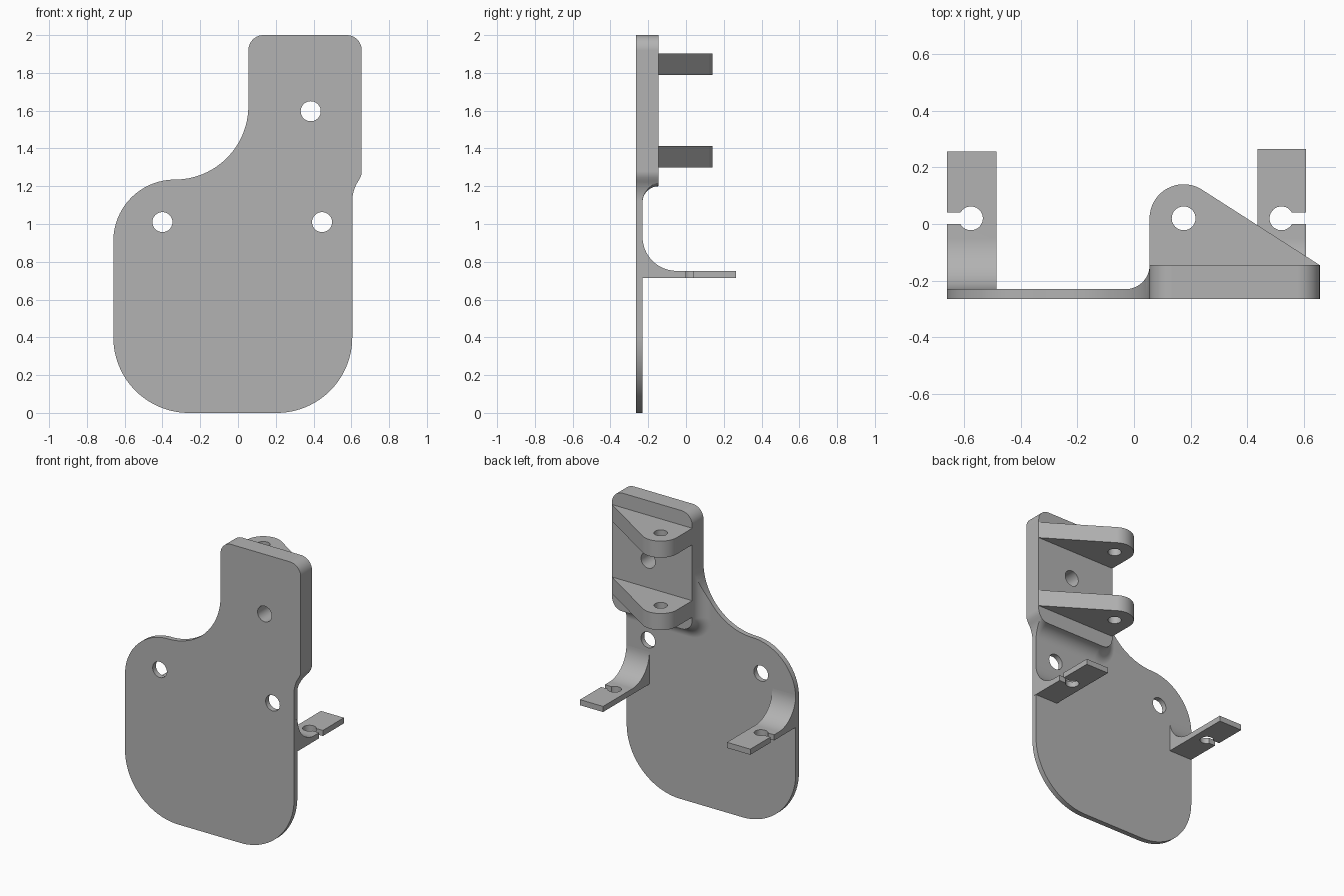
import bpy, bmesh
from math import cos, sin, pi, radians

if "Cube" in bpy.data.objects:
    bpy.data.objects.remove(bpy.data.objects["Cube"], do_unlink=True)

GREY = (0.45, 0.45, 0.45, 1)
grey = bpy.data.materials.new("plain grey")
grey.use_nodes = True
grey.diffuse_color = GREY
grey.node_tree.nodes["Principled BSDF"].inputs["Base Color"].default_value = GREY

FRONT, PLATE_BACK, BLOCK_BACK = -0.265, -0.23, -0.145


def arc(cu, cv, r, start, end, n=16):
    steps = [radians(start + (end - start) * i / n) for i in range(n + 1)]
    return [(cu + r * cos(a), cv + r * sin(a)) for a in steps]


def loft(name, rings):
    """Closed solid through rings of 3D points."""
    bm = bmesh.new()
    loops = [[bm.verts.new(p) for p in ring] for ring in rings]
    for a, b in zip(loops, loops[1:]):
        for i in range(len(a)):
            j = (i + 1) % len(a)
            bm.faces.new((a[i], a[j], b[j], b[i]))
    bm.faces.new(loops[0])
    bm.faces.new(loops[-1])
    bmesh.ops.recalc_face_normals(bm, faces=bm.faces)
    mesh = bpy.data.meshes.new(name)
    bm.to_mesh(mesh)
    bm.free()
    mesh.materials.append(grey)
    obj = bpy.data.objects.new(name, mesh)
    bpy.context.collection.objects.link(obj)
    return obj


def prism(name, profile, axis, lo, hi):
    place = {"x": lambda u, v, t: (t, u, v),
             "y": lambda u, v, t: (u, t, v),
             "z": lambda u, v, t: (u, v, t)}[axis]
    return loft(name, [[place(u, v, t) for u, v in profile] for t in (lo, hi)])


def activate(obj):
    bpy.ops.object.select_all(action="DESELECT")
    obj.select_set(True)
    bpy.context.view_layer.objects.active = obj


def boolean(obj, tool, operation="DIFFERENCE"):
    activate(obj)
    mod = obj.modifiers.new("cut", "BOOLEAN")
    mod.operation, mod.solver, mod.object = operation, "EXACT", tool
    bpy.ops.object.modifier_apply(modifier=mod.name)
    bpy.data.objects.remove(tool, do_unlink=True)


def drill(obj, u, v, r, axis):
    hole = arc(u, v, r, 0, 360, 40)[:-1]
    boolean(obj, prism("hole_cutter", hole, axis, -1, 3))


def finish(obj):
    activate(obj)
    bpy.ops.object.shade_smooth_by_angle(angle=radians(30))
    mod = obj.modifiers.new("even shading", "WEIGHTED_NORMAL")
    mod.weight, mod.keep_sharp = 100, True


# Plate silhouette, anticlockwise from the lower left corner
outline = (arc(-0.26, 0.4, 0.4, 180, 270, 24)
           + arc(0.205, 0.4, 0.4, 270, 360, 24)
           + arc(0.801, 1.12, 0.196, 180, 145, 10)
           + arc(0.575, 1.28, 0.08, -35, 0, 8)[1:]
           + arc(0.575, 1.92, 0.08, 0, 90, 12)
           + arc(0.135, 1.92, 0.08, 90, 180, 12)
           + arc(-0.335, 1.625, 0.39, 0, -90, 24)
           + arc(-0.335, 0.91, 0.325, 90, 180, 24))
body = prism("back_plate", outline, "y", FRONT, -0.1)


# Thick upper block that flows into the thin plate through a cove
def block_ring(grow, y):
    r = 0.08 + grow
    ring = (arc(0.135, 1.28, r, 180, 270, 12) + arc(0.58, 1.28, r, 270, 360, 12)
            + arc(0.58, 2.2, r, 0, 90, 12) + arc(0.135, 2.2, r, 90, 180, 12))
    return [(x, y, z) for x, z in ring]


COVE = PLATE_BACK - BLOCK_BACK
rings = [block_ring(-COVE * (1 - cos(t)), BLOCK_BACK + COVE * sin(t))
         for t in [pi / 2 * i / 12 for i in range(13)]]
rings += [block_ring(3, PLATE_BACK), block_ring(3, -0.4)]
boolean(body, loft("block_shape", rings), "INTERSECT")

# Mounting holes through the plate
for x, z in ((0.385, 1.597), (-0.4, 1.01), (0.445, 1.01)):
    drill(body, x, z, 0.053, "y")
finish(body)

# Pair of hinge lugs on the block
lug = ([(0.055, -0.16), (0.055, BLOCK_BACK)] + arc(0.175, 0.02, 0.12, 180, 57.3, 24)
       + [(0.655, BLOCK_BACK), (0.655, -0.16)])
for name, z in (("lower_lug", 1.3), ("upper_lug", 1.79)):
    obj = prism(name, lug, "z", z, z + 0.112)
    drill(obj, 0.175, 0.02, 0.042, "z")
    finish(obj)

# Slotted shelf brackets with a curved root
for name, x0, x1, tip, hole_x, edge in (
        ("right_bracket", -0.66, -0.485, 0.255, -0.575, -0.8),
        ("left_bracket", 0.435, 0.607, 0.265, 0.52, 0.8)):
    side = ([(-0.25, 0.714), (tip, 0.714), (tip, 0.752)]
            + arc(-0.05, 0.932, 0.18, 270, 180, 20) + [(-0.25, 0.932)])
    obj = prism(name, side, "x", x0, x1)
    drill(obj, hole_x, 0.02, 0.042, "z")
    slot = [(hole_x, 0), (edge, 0), (edge, 0.04), (hole_x, 0.04)]
    boolean(obj, prism("slot_cutter", slot, "z", 0.6, 0.9))
    finish(obj)
